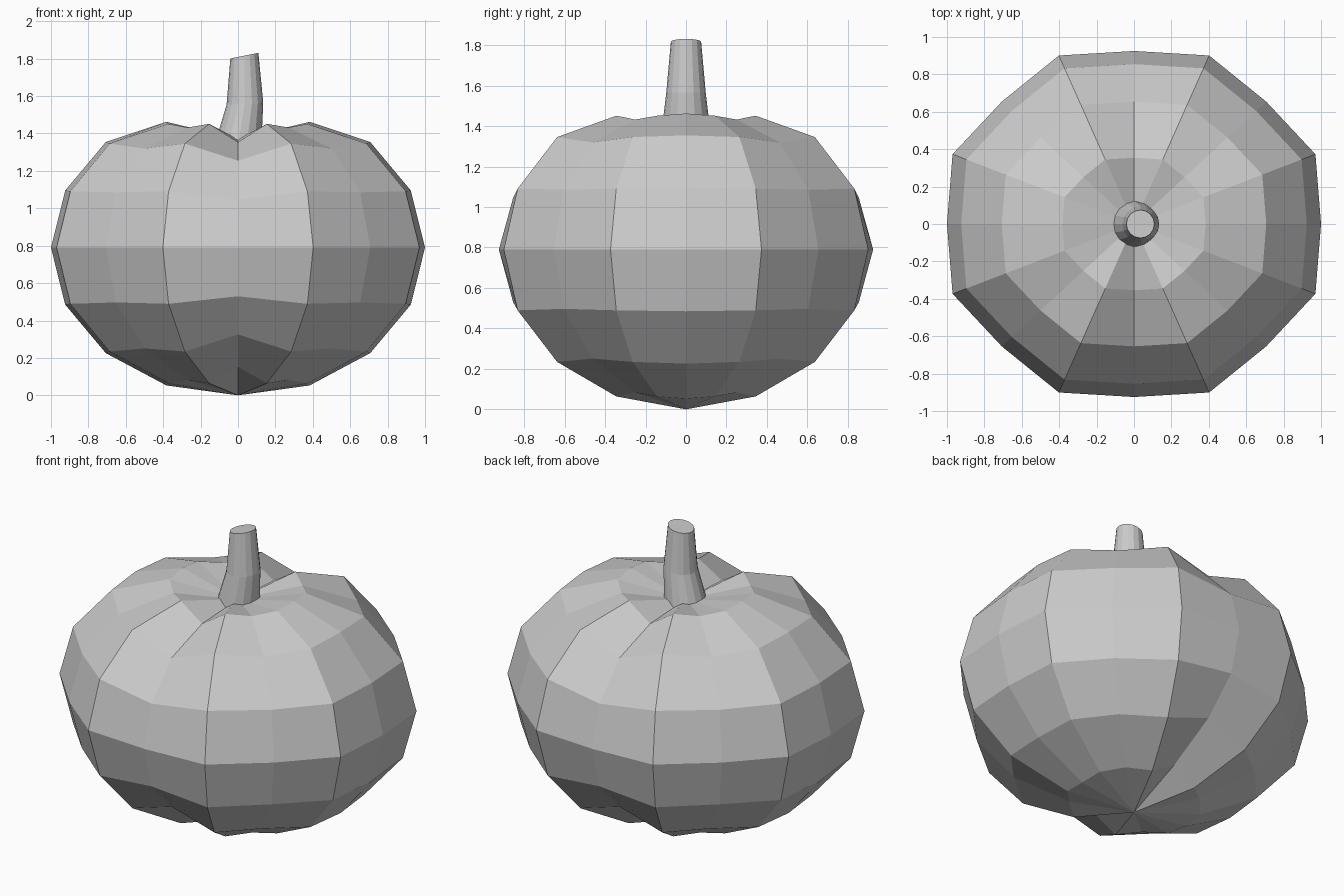
import bpy
import bmesh
from math import sin, cos, pi, radians
from mathutils import Vector

if "Cube" in bpy.data.objects:
    bpy.data.objects.remove(bpy.data.objects["Cube"], do_unlink=True)

grey = bpy.data.materials.new("pale grey")
grey.use_nodes = True
grey.diffuse_color = (0.6, 0.6, 0.6, 1)
grey.node_tree.nodes["Principled BSDF"].inputs["Base Color"].default_value = (0.6, 0.6, 0.6, 1)


def finish(bm, name):
    bmesh.ops.recalc_face_normals(bm, faces=bm.faces)
    mesh = bpy.data.meshes.new(name)
    bm.to_mesh(mesh)
    bm.free()
    mesh.materials.append(grey)
    obj = bpy.data.objects.new(name, mesh)
    bpy.context.collection.objects.link(obj)


def bridge(bm, a, b):
    n = len(a)
    for i in range(n):
        j = (i + 1) % n
        bm.faces.new((a[i], a[j], b[j], b[i]))


# Ribbed body: squashed ball, bulging on odd segments, grooved at front and back
SEGMENTS, RINGS, MIDDLE, HALF = 16, 8, 0.79, 0.79
GROOVE = [0.11, 0.1, 0.05, 0, -0.045, -0.1, -0.1]
CREASE = [0.03, 0.035, 0.01, 0, -0.012, -0.025, -0.03]
bm = bmesh.new()
rings = []
for r in range(1, RINGS):
    tilt = pi * r / RINGS
    ring = []
    for s in range(SEGMENTS):
        turn = 2 * pi * s / SEGMENTS
        bulge = 0.05 if s % 2 else 0
        z = MIDDLE + HALF * 1.01 * cos(tilt)
        if r == 1:
            z -= 0.065                      # sunken crown
        if s % 8 == 4:
            z -= GROOVE[r - 1]
        elif s % 4 == 2:
            z -= CREASE[r - 1]
        elif s % 2:
            z -= 0.012 * cos(tilt)
        ring.append(bm.verts.new(((1 + bulge) * sin(tilt) * cos(turn),
                                  (0.925 + bulge) * sin(tilt) * sin(turn), z)))
    rings.append(ring)
for a, b in zip(rings, rings[1:]):
    bridge(bm, a, b)
for ring, height in ((rings[0], 1.37), (rings[-1], 0)):
    pole = bm.verts.new((0, 0, height))
    for i in range(SEGMENTS):
        bm.faces.new((ring[i], ring[(i + 1) % SEGMENTS], pole))
finish(bm, "pumpkin_body")

# Leaning stem: centre x, height, radius and slope of each ring
bm = bmesh.new()
loops = []
for x, z, radius, slope in ((0.0, 1.34, 0.125, 0), (0.037, 1.56, 0.098, 0.06),
                            (0.034, 1.816, 0.075, 0.2)):
    loops.append([bm.verts.new(Vector((x + radius * cos(a), radius * sin(a),
                                       z + slope * radius * cos(a))))
                  for a in (2 * pi * i / 16 for i in range(16))])
for a, b in zip(loops, loops[1:]):
    bridge(bm, a, b)
bm.faces.new(loops[0])
bm.faces.new(loops[-1])
finish(bm, "stem")
